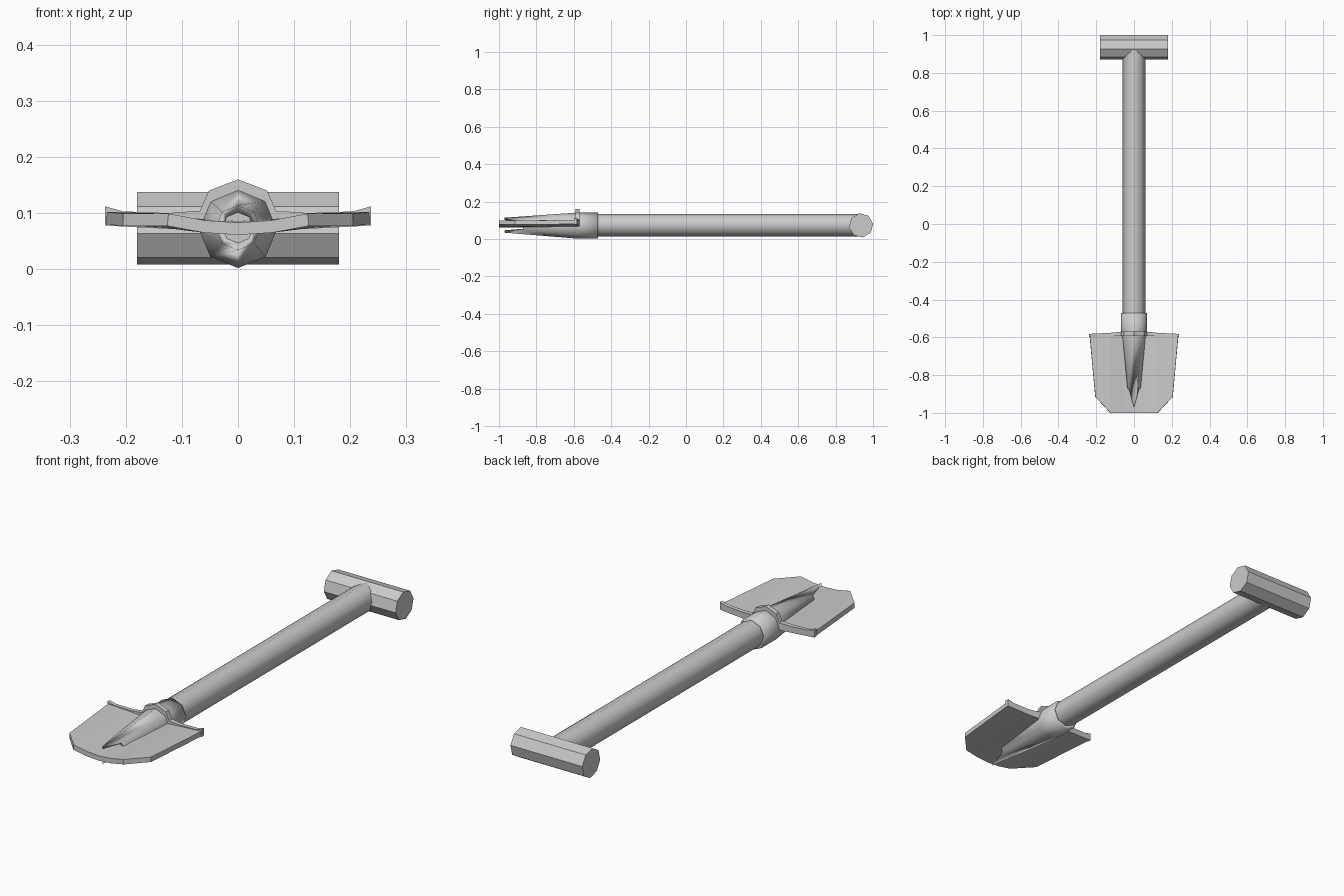
import bpy
from math import sin, cos, radians

if "Cube" in bpy.data.objects:
    bpy.data.objects.remove(bpy.data.objects["Cube"])

ZC = 0.072  # height of the shaft axis


def make(name, verts, faces, smooth=False, angle=50):
    me = bpy.data.meshes.new(name)
    me.from_pydata(verts, [], faces)
    me.update()
    ob = bpy.data.objects.new(name, me)
    bpy.context.collection.objects.link(ob)
    bpy.ops.object.select_all(action='DESELECT')
    ob.select_set(True)
    bpy.context.view_layer.objects.active = ob
    if smooth:
        bpy.ops.object.shade_smooth_by_angle(angle=radians(angle))
    return ob


def loft(name, rings, caps=True, **kw):
    n = len(rings[0])
    verts = [v for r in rings for v in r]
    faces = [(k*n + i, k*n + (i+1) % n, (k+1)*n + (i+1) % n, (k+1)*n + i)
             for k in range(len(rings)-1) for i in range(n)]
    if caps:
        faces += [tuple(reversed(range(n))), tuple((len(rings)-1)*n + i for i in range(n))]
    return make(name, verts, faces, **kw)


def solidify(ob, t, offset):
    m = ob.modifiers.new("thickness", 'SOLIDIFY')
    m.thickness, m.offset = t, offset


def mirror(ob):
    m = ob.modifiers.new("mirror", 'MIRROR')
    m.use_clip = True
    m.merge_threshold = 0.0005


def octagon_y(y, r):
    return [(r*sin(radians(45*i)), y, ZC + 0.003 + r*cos(radians(45*i))) for i in range(8)]


# Shaft: octagonal pole along y
loft("shaft", [octagon_y(-0.60, 0.060), octagon_y(0.925, 0.060)], smooth=True)

# Cross grip: octagonal bar along x
loft("grip", [[(x, 0.936 + 0.065*cos(radians(98 + 45*i)), 0.073 + 0.065*sin(radians(98 + 45*i)))
               for i in range(8)] for x in (0.18, -0.18)])

# Socket: hollow sleeve tapering to a pointed beak above and below the blade
back = [(0.070*sin(radians(45*i)), -0.47, ZC + 0.070*cos(radians(45*i))) for i in range(8)]
mid = [(x, -0.575, z) for x, y, z in back]
tip = []
for i in range(8):
    a = radians(45*i)
    y = -0.97 if i % 4 == 0 else -0.87
    tip.append((0.040*sin(a), y, 0.074 + 0.040*cos(a)))
socket = loft("socket", [tip, mid, back], caps=False, smooth=True)
solidify(socket, 0.013, -1)

# Blade: half plate, mirrored, dished towards the centre
pts = [(0, -1.0, 0.072), (0.06, -1.0, 0.076), (0.125, -1.0, 0.088), (0.205, -0.915, 0.088),
       (0.235, -0.588, 0.091), (0.125, -0.578, 0.084), (0.06, -0.573, 0.078), (0, -0.572, 0.075)]
blade = make("blade", pts, [(0, 1, 6, 7), (1, 2, 5, 6), (2, 3, 4, 5)])
mirror(blade)
solidify(blade, 0.022, 0)

# Rear lip: turned-up tread along the blade that arches over the socket
line = [(0.237, 0.112, 0.078, -0.006), (0.205, 0.103, 0.076, -0.005), (0.125, 0.100, 0.072, -0.003),
        (0.068, 0.104, 0.070, 0), (0.052, 0.140, 0.112, 0), (0, 0.160, 0.130, 0)]
rings = []
for x, top, low, dy in line:
    rings.append([(x, -0.570 + dy*2, top), (x, -0.592 + dy, top),
                  (x, -0.592 + dy, low), (x, -0.570 + dy*2, low)])
n = len(rings)
verts = [v for r in rings for v in r]
faces = [(k*4 + i, k*4 + (i+1) % 4, k*4 + 4 + (i+1) % 4, k*4 + 4 + i)
         for k in range(n-1) for i in range(4)] + [(3, 2, 1, 0)]
mirror(make("tread_lip", verts, faces))
